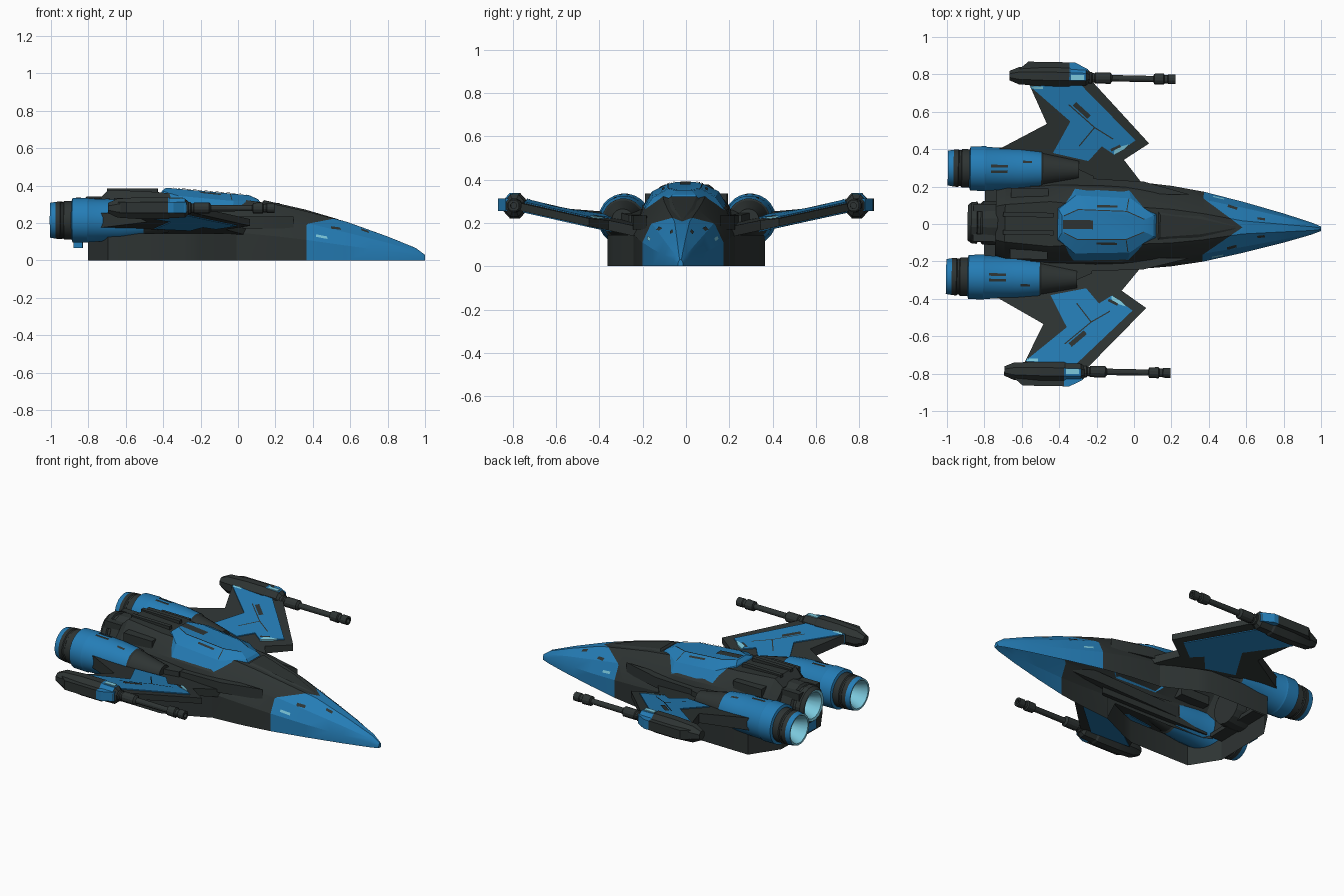
import bpy, bmesh, math
from mathutils import Vector
from mathutils.bvhtree import BVHTree

if "Cube" in bpy.data.objects:
    bpy.data.objects.remove(bpy.data.objects["Cube"])

def material(name, rgb):
    m = bpy.data.materials.new(name)
    m.diffuse_color = (*rgb, 1)
    m.use_nodes = True
    m.node_tree.nodes["Principled BSDF"].inputs["Base Color"].default_value = m.diffuse_color
    return m

DARK = material("dark_grey", (0.027, 0.034, 0.033))
BLUE = material("blue", (0.018, 0.205, 0.47))
CYAN = material("light_cyan", (0.2, 0.58, 0.72))
YAW = math.radians(-1)          # the whole craft sits turned one degree
surf_v, surf_f = [], []         # collected surfaces that details are draped on

def mesh(name, verts, faces, mats, rule=None, mirror=False, cuts=(), solid=True):
    bm = bmesh.new()
    vs = [bm.verts.new(v) for v in verts]
    for f in faces:
        bm.faces.new([vs[i] for i in f])
    for p, n in cuts:
        bmesh.ops.bisect_plane(bm, geom=bm.verts[:] + bm.edges[:] + bm.faces[:],
                               plane_co=p, plane_no=n)
    bmesh.ops.recalc_face_normals(bm, faces=bm.faces)
    if rule:
        for f in bm.faces:
            f.material_index = rule(f.calc_center_median())
    me = bpy.data.meshes.new(name)
    bm.to_mesh(me)
    bm.free()
    for m in mats:
        me.materials.append(m)
    ob = bpy.data.objects.new(name, me)
    bpy.context.collection.objects.link(ob)
    ob.rotation_euler.z = YAW
    ob.location.y = -.008
    if mirror:
        mod = ob.modifiers.new("mirror", 'MIRROR')
        mod.use_axis = (False, True, False)
    if solid:
        base = len(surf_v)
        surf_v.extend(Vector(v) for v in verts)
        surf_f.extend([base + i for i in f] for f in faces)
    return ob

def loft(name, rings, mats, closed=True, caps=(True, True), **kw):
    n = len(rings[0])
    verts = [p for r in rings for p in r]
    faces = []
    for k in range(len(rings) - 1):
        for i in range(n if closed else n - 1):
            j = (i + 1) % n
            faces.append((k*n + i, k*n + j, k*n + n + j, k*n + n + i))
    if caps[0]:
        faces.append(tuple(range(n)))
    if caps[1]:
        faces.append(tuple(range(len(verts) - n, len(verts))))
    return mesh(name, verts, faces, mats, **kw)

def lathe(name, cy, cz, profile, mats, n=24, flat=1.0, **kw):
    rings = [[(x, cy + r * flat * math.cos((i + .5) * math.tau / n),
               cz + r * math.sin((i + .5) * math.tau / n)) for i in range(n)]
             for x, r in profile]
    return loft(name, rings, mats, **kw)

def prism(name, outline, top, bottom, mats, **kw):
    return loft(name, [[(x, y, bottom(x, y)) for x, y in outline],
                       [(x, y, top(x, y)) for x, y in outline]], mats, **kw)

def box(name, x0, x1, y0, y1, z0, z1, mat, **kw):
    return prism(name, [(x0, y0), (x1, y0), (x1, y1), (x0, y1)],
                 lambda x, y: z1, lambda x, y: z0, [mat], **kw)

# Main hull: open-bottomed shell lofted along its length
# x, base half width, base z, side top z, shoulder y/z, roof y/z
sections = [(1.0, .012, 0, .012, .009, .022, .004, .03),
            (.95, .032, 0, .03, .024, .05, .01, .067),
            (.8, .078, 0, .05, .06, .095, .02, .128),
            (.58, .137, 0, .08, .105, .15, .035, .207),
            (.37, .187, 0, .11, .145, .2, .07, .262),
            (.2, .215, 0, .13, .17, .22, .09, .30),
            (0, .235, 0, .15, .19, .25, .10, .33),
            (-.06, .236, .12, .155, .195, .26, .10, .335),
            (-.2, .238, .12, .16, .2, .265, .10, .345),
            (-.45, .238, .12, .16, .2, .28, .12, .367),
            (-.69, .225, .12, .16, .18, .28, .1, .378),
            (-.74, .2, .12, .16, .16, .26, .09, .33)]
rings = []
for x, w, zb, zm, ws, zs, wt, zt in sections:
    half = [(w, zb), (w, zm), (ws, zs), (wt, zt)]
    rings.append([(x, y, z) for y, z in half] + [(x, -y, z) for y, z in reversed(half)])
nose_rule = lambda c: int(c.x > .37 and c.x > .58 - 1.4 * abs(c.y))
loft("hull", rings, [DARK, BLUE], closed=False, rule=nose_rule,
     cuts=[((.58, 0, 0), (1, 1.4, 0)), ((.58, 0, 0), (1, -1.4, 0))])

# Lower skirt wall around the rear belly, open below
skirt = [(0, .233), (-.2, .33), (-.28, .36), (-.69, .36), (-.8, .19)]
skirt += [(x, -y) for x, y in reversed(skirt)]
loft("belly_skirt", [[(x, y, 0) for x, y in skirt], [(x, y, .145) for x, y in skirt]],
     [DARK], closed=False, caps=(False, False))
box("rear_ledge", -.8, -.72, -.19, .19, .12, .145, DARK)

# Raised blue canopy in three tiers
base = [(-.415, .095, .345), (-.32, .198, .27), (-.03, .19, .255), (.125, .065, .305)]
waist = [(-.405, .08, .372), (-.315, .155, .345), (-.02, .145, .318), (.105, .055, .328)]
crown = [(-.385, .045), (-.3, .08), (-.04, .075), (.06, .035)]
crown = [(x, y, .39 - .09 * (x + .4)) for x, y in crown]
full = lambda r: r + [(x, -y, z) for x, y, z in reversed(r)]
loft("canopy", [full(base), full(waist), full(crown)], [BLUE], caps=(False, True))

# Ridge from canopy to nose
ridge = [(.13, .075, .31), (.36, .06, .262), (.56, .01, .21)]
loft("nose_ridge", [full(ridge), full([(.14, .06, .322), (.36, .04, .272), (.53, .006, .222)])],
     [DARK], caps=(False, True))

# Rear spine bars and side fairings
box("spine_bar", -.7, -.43, .035, .06, .36, .386, DARK, mirror=True)
box("spine_side_box", -.66, -.46, .13, .19, .28, .335, DARK, mirror=True)
prism("shoulder_strake", [(.3, .17), (.05, .235), (-.4, .255), (-.5, .2), (.1, .17)],
      lambda x, y: .235, lambda x, y: .17, [DARK], mirror=True)

# Swept wings with zig-zag outline, thin at the leading edge
mid = lambda x, y: .165 + .22 * (y - .24)
top = lambda x, y: mid(x, y) + .012 + .05 * (.49 - .95 * y - x)
bot = lambda x, y: mid(x, y) - .024
wing = [(.06, .2), (-.06, .35), (.073, .44), (-.25, .78), (-.59, .78),
        (-.475, .535), (-.73, .395), (-.7, .2)]
prism("wing", wing, top, bot, [DARK], mirror=True)
panel = [(-.57, .735), (-.30, .75), (.0, .455), (-.11, .375), (-.18, .42),
         (-.25, .34), (-.44, .38), (-.35, .55)]
prism("wing_blue_panel", panel, lambda x, y: top(x, y) + .006,
      lambda x, y: bot(x, y) - .005, [BLUE], mirror=True)
prism("wing_light_patch", [(-.03, .435), (-.06, .405), (-.115, .373), (-.11, .412)],
      lambda x, y: top(x, y) + .009, lambda x, y: top(x, y), [CYAN], mirror=True)

# Wing tip pods
lathe("wing_pod", .79, .28, [(-.68, .03), (-.63, .055), (-.5, .064), (-.36, .064), (-.35, .057),
      (-.27, .055), (-.25, .035)], [DARK, BLUE], n=8, flat=.9, mirror=True,
      rule=lambda c: int(c.x > -.358 and c.x < -.26 and c.z > .27 and c.y > .76))
plate = lambda name, pts, mat: prism(name, pts, lambda x, y: .312, lambda x, y: .255,
                                     [mat], mirror=True)
plate("pod_outer_plate", [(-.67, .79), (-.58, .866), (-.36, .866), (-.36, .79)], DARK)
plate("pod_outer_blue", [(-.36, .79), (-.36, .866), (-.33, .866), (-.26, .83), (-.26, .79)], BLUE)
box("pod_light", -.35, -.28, .772, .80, .325, .337, CYAN, mirror=True)

# Cannons
lathe("cannon", .785, .28, [(-.26, .033), (-.24, .033), (-.235, .026), (-.225, .026), (-.22, .031),
      (-.14, .031), (-.13, .018), (.09, .017), (.095, .029), (.145, .031), (.15, .023),
      (.165, .023), (.17, .027), (.208, .027), (.208, .014), (.17, .014)],
      [DARK], n=12, mirror=True)

# Side engines: blue lip, cyan inside the nozzle
def engine_rule(c):
    r = math.hypot(c.y - .29, c.z - .215)
    if c.x < -.88 and r < .09:
        return 2
    return int(c.x < -.975 or -.886 < c.x < -.5)
lathe("side_engine", .29, .215, [(-.91, .05), (-.998, .084), (-1.0, .094), (-.97, .099),
      (-.945, .102), (-.94, .097), (-.93, .097), (-.925, .103), (-.885, .103), (-.88, .119),
      (-.80, .121), (-.79, .117), (-.62, .111), (-.5, .098), (-.49, .09), (-.3, .05)],
      [DARK, BLUE, CYAN], rule=engine_rule, mirror=True)
prism("engine_fairing", [(-.6, .2), (-.6, .36), (-.42, .35), (-.22, .26), (-.22, .2)],
      lambda x, y: .27 - .12 * max(0, x + .5), lambda x, y: .17, [DARK], mirror=True)

# Centre engine
lathe("centre_engine", 0, .225, [(-.80, .05), (-.885, .08), (-.89, .095), (-.87, .112),
      (-.84, .115), (-.835, .105), (-.82, .105), (-.81, .118), (-.74, .12), (-.68, .11)],
      [DARK, CYAN], n=16,
      rule=lambda c: int(c.x < -.79 and math.hypot(c.y, c.z - .225) < .089))
box("centre_engine_rib", -.86, -.7, .06, .1, .28, .325, DARK, mirror=True)
box("centre_engine_block", -.88, -.83, -.04, .04, .068, .125, BLUE)

# Panel lines, vents and lights laid onto the surfaces
tree = BVHTree.FromPolygons(surf_v, surf_f)

def drape(name, path, width, mat, lift=.004):
    verts, faces = [], []
    for (ax, ay), (bx, by) in zip(path, path[1:]):
        d = Vector((bx - ax, by - ay))
        side = Vector((-d.y, d.x)).normalized() * width / 2
        steps = max(1, int(d.length / .025))
        prev = None
        for k in range(steps + 1):
            pair = []
            for s in (-1, 1):
                p = Vector((ax, ay)) + d * k / steps + side * s
                hit = tree.ray_cast(Vector((p.x, p.y, 2)), Vector((0, 0, -1)))[0]
                if hit:
                    pair.append((p.x, p.y, hit.z + lift))
            if len(pair) < 2:
                prev = None
                continue
            i = len(verts)
            verts += pair
            if prev is not None and abs(verts[prev][2] - pair[0][2]) < .04:
                faces.append((prev, prev + 1, i + 1, i))
            prev = i
    mesh(name, verts, faces, [mat], mirror=True, solid=False)

for name, path, w, mat in [
        ("canopy_rim_line", [(-.375, .045), (-.3, .08), (-.04, .075), (.055, .034)], .005, DARK),
        ("canopy_side_line", [(-.04, .08), (-.025, .175)], .005, DARK),
        ("wing_mid_line", [(-.36, .64), (-.22, .52), (-.3, .42)], .006, DARK),
        ("wing_inner_line", [(-.22, .52), (-.12, .46)], .006, DARK),
        ("canopy_vent", [(-.38, .012), (-.22, .012)], .024, DARK),
        ("canopy_slot", [(-.2, .1), (-.09, .1)], .012, DARK),
        ("nose_vent", [(.5, .115), (.55, .1)], .014, DARK),
        ("nose_slot", [(.66, .05), (.7, .045)], .012, DARK),
        ("nose_side_light", [(.42, .163), (.48, .15)], .006, CYAN),
        ("wing_vent", [(-.33, .645), (-.25, .575)], .026, DARK),
        ("wing_front_vent", [(-.13, .40), (-.08, .425)], .014, DARK),
        ("wing_root_light", [(-.56, .728), (-.5, .728)], .014, CYAN),
        ("engine_vent", [(-.77, .275), (-.68, .275)], .014, DARK),
        ("engine_vent_outer", [(-.77, .305), (-.68, .305)], .014, DARK),
        ("engine_slot", [(-.6, .33), (-.55, .33)], .012, DARK)]:
    drape(name, path, w, mat)

# Smooth round parts while keeping edges sharp
bpy.ops.object.select_all(action='SELECT')
bpy.context.view_layer.objects.active = bpy.data.objects["hull"]
bpy.ops.object.shade_smooth_by_angle(angle=math.radians(22))
